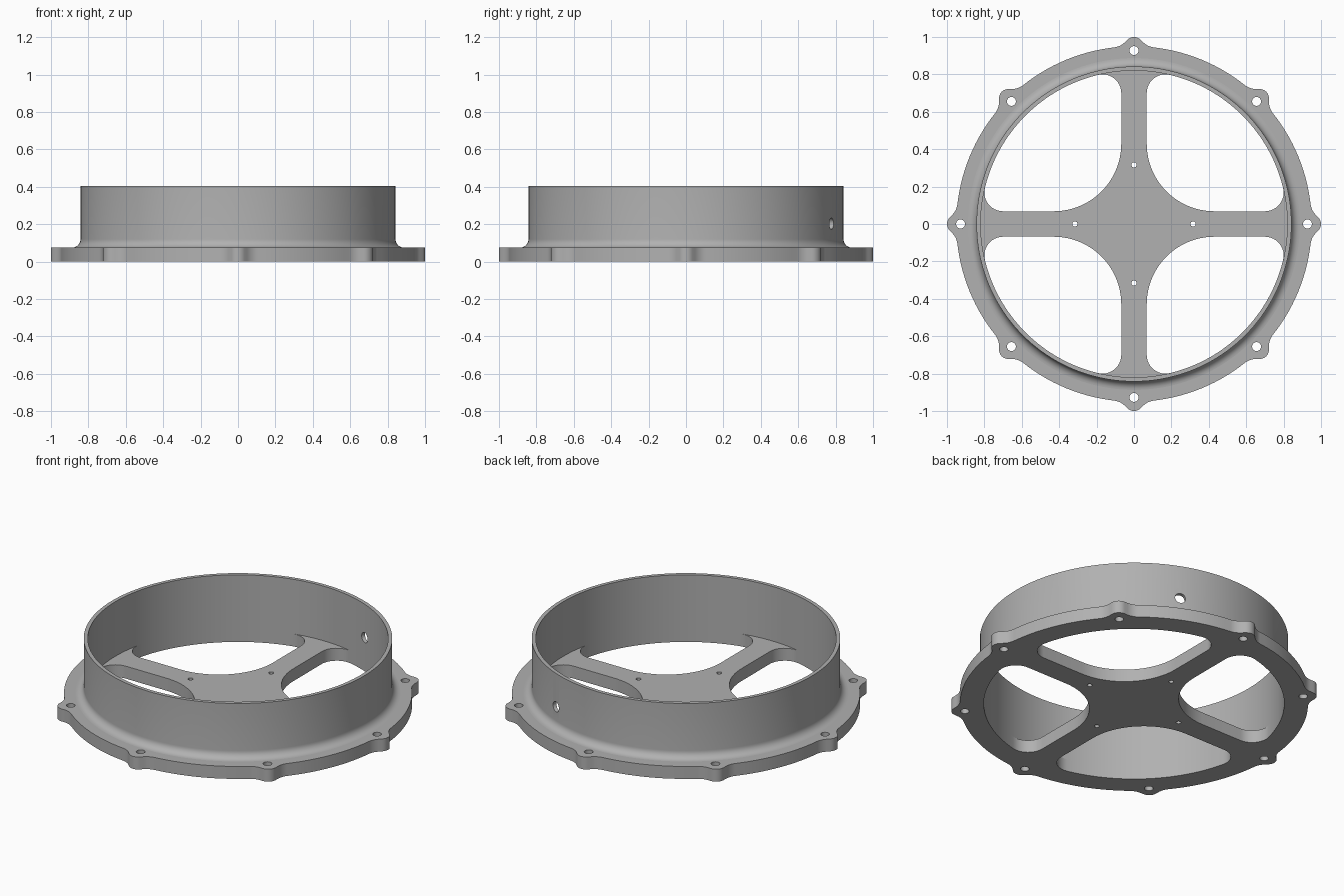
import bpy, bmesh
from math import pi, cos, sin, atan2, sqrt, radians
from mathutils import Matrix

cube = bpy.data.objects.get("Cube")
if cube:
    bpy.data.objects.remove(cube)

PLATE_H, TOP = 0.075, 0.404
RIM, WALL_OUT, WALL_IN = 0.95, 0.842, 0.82
BOLT_R = 0.927

grey = bpy.data.materials.new("plain grey")
grey.use_nodes = True
colour = (0.44, 0.44, 0.44, 1)
grey.diffuse_color = colour
grey.node_tree.nodes["Principled BSDF"].inputs["Base Color"].default_value = colour


def arc(cx, cy, r, a, b, n):
    """Points on an arc from angle a to angle b."""
    return [(cx + r * cos(a + (b - a) * i / n), cy + r * sin(a + (b - a) * i / n))
            for i in range(n + 1)]


def turn(pts, a):
    return [(x * cos(a) - y * sin(a), x * sin(a) + y * cos(a)) for x, y in pts]


def finish(obj):
    bpy.ops.object.select_all(action='DESELECT')
    obj.select_set(True)
    bpy.context.view_layer.objects.active = obj
    bpy.ops.object.shade_smooth_by_angle(angle=radians(30))


def clean(bm, mesh):
    bmesh.ops.remove_doubles(bm, verts=bm.verts, dist=1e-5)
    bmesh.ops.recalc_face_normals(bm, faces=bm.faces)
    bm.to_mesh(mesh)
    bm.free()


# Plate rim: eight bolt ears blended into a circle
ear_c, ear_r, blend = 0.95, 0.05, 0.1
s = ear_c + ear_r * sqrt(2) + blend * sqrt(2)
d = RIM + blend
u = (s + sqrt(2 * d * d - s * s)) / 2
v = s - u
root = atan2(v, u)
flank = arc(u, v, blend, pi * 1.25, pi + root, 8)
ear = [(x, -y) for x, y in reversed(flank)]
ear += arc(ear_c, 0, ear_r, -pi / 4, pi / 4, 10) + flank
ear += arc(0, 0, RIM, root, pi / 4 - root, 14)[1:-1]
outline = [p for k in range(8) for p in turn(ear, k * pi / 4)]
loops = [outline]

# Four openings that leave a cross with a wide hub
half, hub_c, corner = 0.068, 0.43, 0.1
near = half + corner
far = sqrt((WALL_IN - corner) ** 2 - near ** 2)
a = atan2(near, far)
opening = arc(hub_c, hub_c, hub_c - half, pi, 1.5 * pi, 24)
opening += arc(far, near, corner, -pi / 2, a, 12)
opening += arc(0, 0, WALL_IN, a, pi / 2 - a, 28)[1:-1]
opening += arc(near, far, corner, pi / 2 - a, pi, 12)
loops += [turn(opening, k * pi / 2) for k in range(4)]

# Bolt holes in the ears and small holes in the hub
loops += [turn(arc(BOLT_R, 0, 0.024, 0, 2 * pi, 24)[:-1], k * pi / 4) for k in range(8)]
loops += [turn(arc(0.316, 0, 0.014, 0, 2 * pi, 16)[:-1], k * pi / 2) for k in range(4)]

curve = bpy.data.curves.new("base_plate", 'CURVE')
curve.dimensions = '2D'
curve.fill_mode = 'BOTH'
curve.extrude = PLATE_H / 2
for pts in loops:
    spline = curve.splines.new('POLY')
    spline.points.add(len(pts) - 1)
    for point, (x, y) in zip(spline.points, pts):
        point.co = (x, y, 0, 1)
    spline.use_cyclic_u = True
plate = bpy.data.objects.new("base_plate", curve)
bpy.context.collection.objects.link(plate)
bpy.ops.object.select_all(action='DESELECT')
plate.select_set(True)
bpy.context.view_layer.objects.active = plate
bpy.ops.object.convert(target='MESH')
plate = bpy.context.view_layer.objects.active
plate.data.transform(Matrix.Translation((0, 0, PLATE_H / 2)))
bm = bmesh.new()
bm.from_mesh(plate.data)
clean(bm, plate.data)
plate.data.materials.clear()
plate.data.materials.append(grey)
finish(plate)

# Ring wall: turned profile with a fillet at its foot
fillet = 0.045
profile = [(WALL_IN, PLATE_H), (WALL_IN, TOP), (WALL_OUT, TOP)]
profile += arc(WALL_OUT + fillet, PLATE_H + fillet, fillet, pi, 1.5 * pi, 8)
bm = bmesh.new()
verts = [bm.verts.new((r, 0, z)) for r, z in profile]
edges = [bm.edges.new((verts[i - 1], verts[i])) for i in range(len(verts))]
bmesh.ops.spin(bm, geom=verts + edges, cent=(0, 0, 0), axis=(0, 0, 1),
               angle=2 * pi, steps=160, use_merge=False)
mesh = bpy.data.meshes.new("ring_wall")
clean(bm, mesh)
mesh.materials.append(grey)
wall = bpy.data.objects.new("ring_wall", mesh)
bpy.context.collection.objects.link(wall)

# Cable hole through the wall, midway between two ears
angle = radians(67.5)
bpy.ops.mesh.primitive_cylinder_add(
    vertices=24, radius=0.03, depth=0.2, rotation=(0, pi / 2, angle),
    location=(0.83 * cos(angle), 0.83 * sin(angle), 0.203))
cutter = bpy.context.object
cutter.name = "cable_hole_cutter"
cutter.hide_render = True
cutter.data.materials.append(grey)
cut = wall.modifiers.new("cable_hole", 'BOOLEAN')
cut.operation = 'DIFFERENCE'
cut.solver = 'EXACT'
cut.object = cutter
bpy.context.view_layer.objects.active = wall
bpy.ops.object.modifier_apply(modifier=cut.name)
bpy.data.objects.remove(cutter)
finish(wall)
